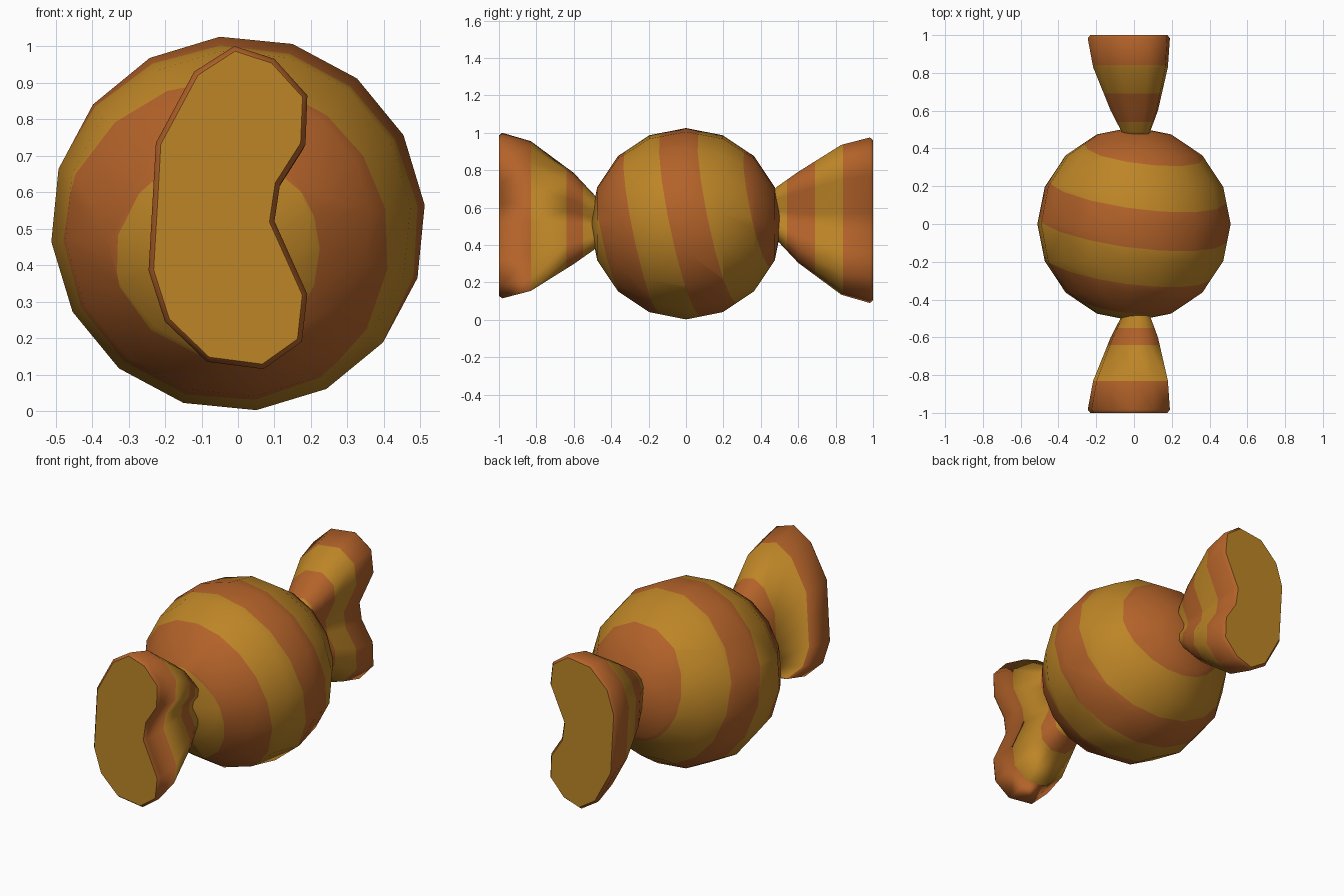
import bpy, bmesh, math
from mathutils import Matrix, Vector

if "Cube" in bpy.data.objects:
    bpy.data.objects.remove(bpy.data.objects["Cube"])


def material(name, color):
    m = bpy.data.materials.new(name)
    m.diffuse_color = (*color, 1)
    m.use_nodes = True
    m.node_tree.nodes["Principled BSDF"].inputs["Base Color"].default_value = m.diffuse_color
    return m


GOLD, ORANGE = 0, 1
MATS = [material("gold", (0.51, 0.235, 0.02)), material("orange", (0.45, 0.122, 0.022))]


def stripe(bm, axis, origin, cuts, first):
    """Cut along planes square to the axis, then alternate the two colours."""
    for c in cuts:
        bmesh.ops.bisect_plane(bm, geom=bm.verts[:] + bm.edges[:] + bm.faces[:],
                               plane_co=origin + axis * c / axis.length_squared, plane_no=axis)
    for f in bm.faces:
        s = (f.calc_center_median() - origin).dot(axis)
        f.material_index = (first + sum(s > c for c in cuts)) % 2


def finish(bm, name):
    for f in bm.faces:
        f.smooth = True
    mesh = bpy.data.meshes.new(name)
    bm.to_mesh(mesh)
    bm.free()
    for m in MATS:
        mesh.materials.append(m)
    obj = bpy.data.objects.new(name, mesh)
    bpy.context.collection.objects.link(obj)


# Round sweet, poles along y, with tilted stripes
bm = bmesh.new()
bmesh.ops.create_uvsphere(bm, u_segments=16, v_segments=8, radius=0.514)
centre = Vector((0, 0, 0.514))
bmesh.ops.transform(bm, verts=bm.verts, matrix=Matrix.Translation(centre)
                    @ Matrix.Rotation(math.radians(-5.6), 4, 'Y')
                    @ Matrix.Rotation(math.radians(90), 4, 'X'))
stripe(bm, Vector((0.13, 1, 0.21)), centre, [-0.435, -0.24, -0.025, 0.185, 0.405], GOLD)
finish(bm, "sweet")

# Bean-shaped outline of a wrapper end (x, z)
BEAN = [(-.01, 1.0), (.10, .965), (.19, .865), (.185, .73), (.115, .62), (.10, .52),
        (.19, .32), (.175, .19), (.07, .115), (-.085, .135), (-.2, .245),
        (-.245, .385), (-.235, .56), (-.225, .735), (-.12, .93)]
# Rings from neck to rim: y, x scale, z scale, x centre, z centre
RINGS = [(-.46, .30, .27, .01, .52), (-.49, .35, .33, .01, .522), (-.60, .575, .55, .002, .542),
         (-.83, .91, .905, -.018, .555), (-.983, 1, 1, -.027, .5575)]


def wrapper_end(name, flip, cuts):
    bm = bmesh.new()
    loops = [[bm.verts.new((cx + (x + .027) * sx, y, cz + (z - .5575) * sz)) for x, z in BEAN]
             for y, sx, sz, cx, cz in RINGS]
    n = len(BEAN)
    for a, b in zip(loops, loops[1:]):
        for i in range(n):
            bm.faces.new((a[i], a[(i + 1) % n], b[(i + 1) % n], b[i]))
    bm.faces.new(loops[0])
    cap = bm.faces.new(loops[-1])
    bmesh.ops.recalc_face_normals(bm, faces=bm.faces)
    # Colour bands, then a bevelled rim around the flat cap
    stripe(bm, Vector((0, -1, 0)), Vector(), cuts, GOLD)
    cap = min(bm.faces, key=lambda f: f.calc_center_median().y)
    rim = bmesh.ops.inset_region(bm, faces=[cap], thickness=0.014, depth=0.017)
    for f in rim["faces"]:
        f.material_index = ORANGE
    cap.material_index = GOLD
    for e in cap.edges:
        e.smooth = False
    if flip:
        pivot = Vector((0, 0, 0.545))
        bmesh.ops.rotate(bm, verts=bm.verts, cent=pivot, matrix=Matrix.Rotation(math.pi, 3, 'X'))
    finish(bm, name)


wrapper_end("front_wrapper_end", False, [0.55, 0.64, 0.83])
wrapper_end("back_wrapper_end", True, [0.54, 0.69, 0.84])
